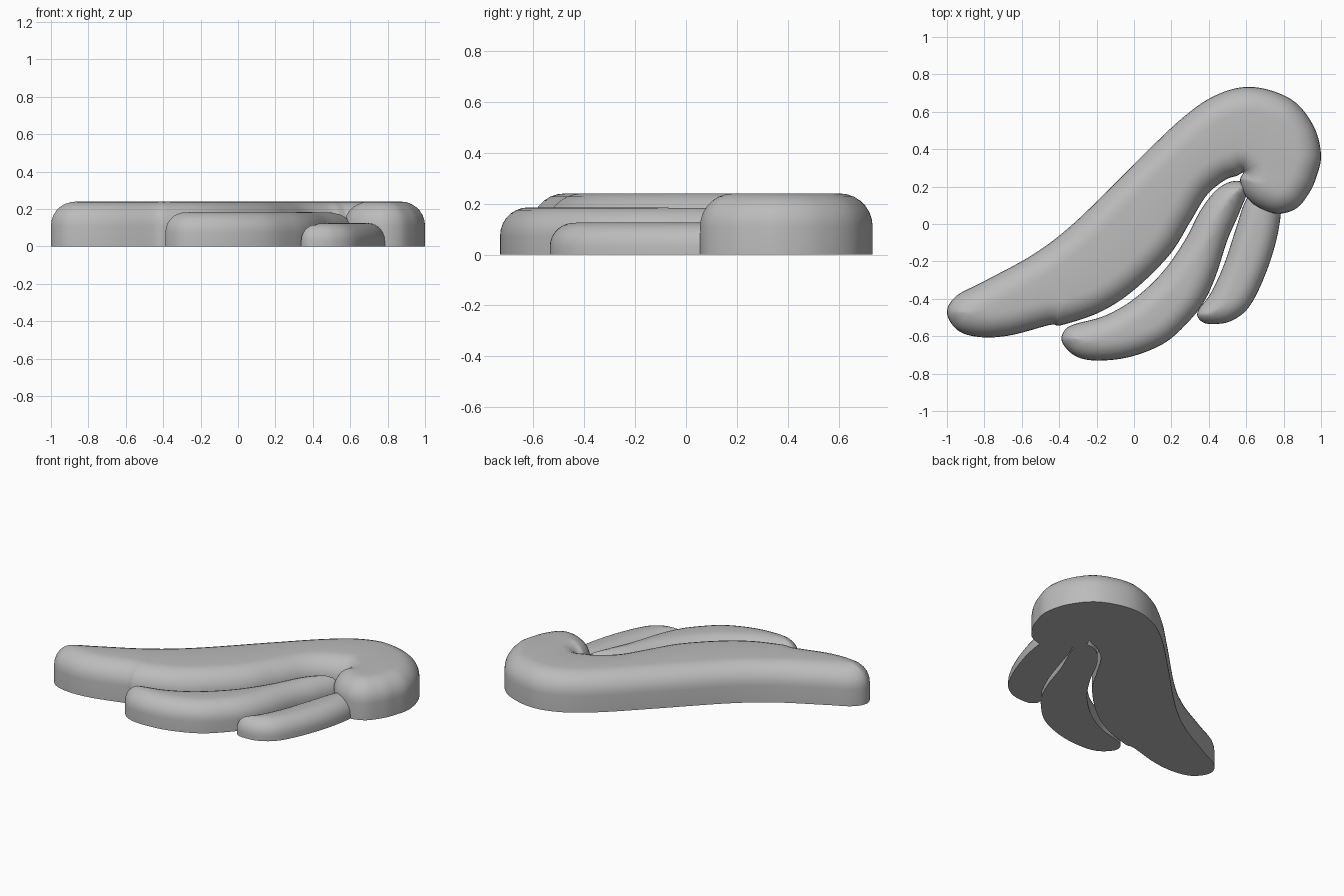
import bpy, bmesh, math
from mathutils import Vector
from mathutils.geometry import delaunay_2d_cdt, intersect_point_line

if "Cube" in bpy.data.objects:
    bpy.data.objects.remove(bpy.data.objects["Cube"])

grey = bpy.data.materials.new("plain grey")
grey.use_nodes = True
grey.diffuse_color = (0.5, 0.5, 0.5, 1)
grey.node_tree.nodes["Principled BSDF"].inputs["Base Color"].default_value = (0.5, 0.5, 0.5, 1)


def smooth_loop(points, steps=10):
    """Closed smooth curve through the points."""
    pts = [Vector(p) for p in points]
    n, out = len(pts), []
    for i in range(n):
        a, b, c, d = (pts[(i + k) % n] for k in (-1, 0, 1, 2))
        for s in range(steps):
            t = s / steps
            out.append(0.5 * (2 * b + (c - a) * t + (2 * a - 5 * b + 4 * c - d) * t * t
                              + (3 * b - a - 3 * c + d) * t ** 3))
    return out


def edge_distance(p, loop):
    best = 9.0
    for i, b in enumerate(loop):
        a = loop[i - 1]
        q, t = intersect_point_line(p, a, b)
        q = a.lerp(b, min(max(t, 0), 1))
        best = min(best, (p - q.to_2d()).length)
    return best


def cushion(name, outline, height, radius, rings=7):
    """Flat-bottomed slab with a round top edge that follows the outline."""
    loop = smooth_loop(outline)
    n = len(loop)
    area = sum(loop[i - 1].cross(loop[i]) for i in range(n))
    side = 1 if area > 0 else -1
    verts = list(loop)
    # rings of points inside the outline, closer together near the edge
    for r in range(1, rings + 1):
        depth = radius * (1 - math.cos(math.pi / 2 * r / rings))
        ring = []
        for i in range(n):
            along = (loop[(i + 1) % n] - loop[i - 1]).normalized()
            p = loop[i] + Vector((-along.y, along.x)) * side * depth
            if edge_distance(p, loop) > depth * 0.85 and all((p - q).length > 0.005 for q in ring):
                ring.append(p)
        verts += ring
    edges = [(i, (i + 1) % n) for i in range(n)]
    flat, _, tris, *_ = delaunay_2d_cdt(verts, edges, [], 1, 1e-4)

    bm = bmesh.new()
    top = []
    for p in flat:
        inward = radius - min(edge_distance(p, loop), radius)
        z = height - radius + math.sqrt(max(radius ** 2 - inward ** 2, 0))
        top.append(bm.verts.new((p.x, p.y, z)))
    for t in tris:
        bm.faces.new([top[i] for i in t])
    bmesh.ops.delete(bm, geom=[v for v in bm.verts if not v.link_faces], context='VERTS')
    # walls down to the ground and a flat base
    rim = [e for e in bm.edges if e.is_boundary]
    new = bmesh.ops.extrude_edge_only(bm, edges=rim)["geom"]
    for v in new:
        if isinstance(v, bmesh.types.BMVert):
            v.co.z = 0
    base = [e for e in new if isinstance(e, bmesh.types.BMEdge) and e.is_boundary]
    bmesh.ops.edgeloop_fill(bm, edges=base)
    bmesh.ops.recalc_face_normals(bm, faces=bm.faces)
    mesh = bpy.data.meshes.new(name)
    bm.to_mesh(mesh)
    bm.free()
    mesh.materials.append(grey)
    obj = bpy.data.objects.new(name, mesh)
    bpy.context.collection.objects.link(obj)
    bpy.ops.object.select_all(action='DESELECT')
    obj.select_set(True)
    bpy.context.view_layer.objects.active = obj
    bpy.ops.object.shade_smooth_by_angle(angle=math.radians(40))


# long upper feather with its curled head
cushion("main_feather", [
    (-1, -.475), (-.95, -.385), (-.8, -.305), (-.535, -.16), (-.315, .01), (0, .32),
    (.245, .555), (.43, .685), (.625, .733), (.835, .67), (.957, .53), (1, .37),
    (.973, .245), (.936, .165), (.87, .085), (.77, .055), (.663, .09), (.594, .155),
    (.567, .235), (.585, .275), (.55, .258), (.487, .235), (.39, .155), (.3, .01),
    (.19, -.165), (0, -.353), (-.18, -.47), (-.385, -.54), (-.45, -.54), (-.66, -.595),
    (-.82, -.605), (-.94, -.57)], 0.24, 0.13)

# middle feather, tucked under the upper one
cushion("middle_feather", [
    (-.385, -.63), (-.37, -.567), (-.315, -.535), (-.155, -.49), (0, -.4), (.15, -.26),
    (.27, -.09), (.36, .08), (.45, .19), (.54, .23), (.61, .2), (.567, .07),
    (.5, -.085), (.44, -.27), (.38, -.405), (.3, -.513), (.165, -.635), (-.02, -.71),
    (-.2, -.73), (-.315, -.705)], 0.185, 0.11)

# small lower feather, tucked under the head
cushion("small_feather", [
    (.34, -.47), (.36, -.52), (.417, -.535), (.515, -.52), (.61, -.45), (.69, -.3),
    (.755, -.11), (.785, .06), (.77, .15), (.68, .19), (.6, .13), (.54, -.04),
    (.48, -.22), (.41, -.37)], 0.125, 0.095)
